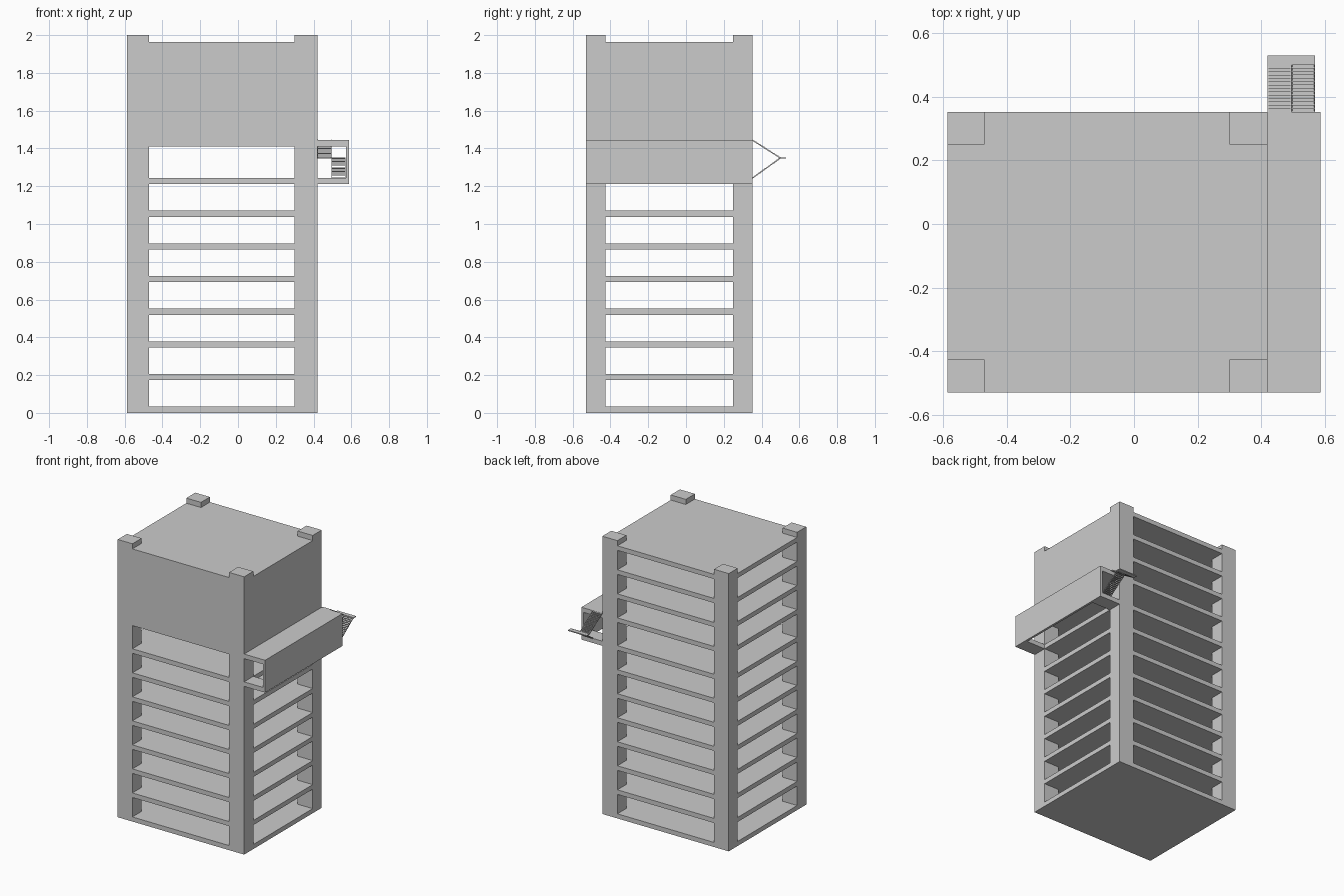
import bpy, bmesh, math

if "Cube" in bpy.data.objects:
    bpy.data.objects.remove(bpy.data.objects["Cube"])

# Grid lines shared by the columns, slabs, walls and side corridor
XS = [-0.587, -0.47, 0.30, 0.40, 0.42, 0.571, 0.587]
YS = [-0.53, -0.51, -0.426, 0.25, 0.352]
STEP, SLAB = 0.173, 0.033
SLABS = [i * STEP for i in range(8)] + [1.411 + i * STEP for i in range(4)]
ZS = sorted([z for b in SLABS for z in (b, b + SLAB)] + [2.0])


def solid_cells(name, test):
    """Outer skin of all grid cells whose centre passes the test."""
    bm = bmesh.new()
    dims = (len(XS) - 1, len(YS) - 1, len(ZS) - 1)
    axes = (XS, YS, ZS)

    def full(c):
        if any(not 0 <= c[a] < dims[a] for a in range(3)):
            return False
        return test(*[(axes[a][c[a]] + axes[a][c[a] + 1]) / 2 for a in range(3)])

    verts = {}

    def vert(k):
        if k not in verts:
            verts[k] = bm.verts.new([axes[a][k[a]] for a in range(3)])
        return verts[k]

    for i in range(dims[0]):
        for j in range(dims[1]):
            for k in range(dims[2]):
                c = (i, j, k)
                if not full(c):
                    continue
                for a in range(3):
                    for s in (0, 1):
                        n = list(c)
                        n[a] += 2 * s - 1
                        if full(n):
                            continue
                        u, v = (a + 1) % 3, (a + 2) % 3
                        loop = []
                        for du, dv in ((0, 0), (1, 0), (1, 1), (0, 1)):
                            p = list(c)
                            p[a] += s
                            p[u] += du
                            p[v] += dv
                            loop.append(vert(tuple(p)))
                        bm.faces.new(loop if s else loop[::-1])
    bmesh.ops.dissolve_limit(bm, angle_limit=math.radians(1),
                             verts=bm.verts[:], edges=bm.edges[:])
    return finish(name, bm)


def finish(name, bm):
    me = bpy.data.meshes.new(name)
    bm.to_mesh(me)
    bm.free()
    ob = bpy.data.objects.new(name, me)
    bpy.context.collection.objects.link(ob)
    return ob


def add_box(bm, lo, hi):
    vs = bmesh.ops.create_cube(bm, size=1)["verts"]
    for v in vs:
        v.co = [(lo[a] + hi[a]) / 2 + v.co[a] * (hi[a] - lo[a]) for a in range(3)]


def in_slab(z):
    return any(b < z < b + SLAB for b in SLABS)


def tower(x, y, z):
    if x < 0.42:
        if (x < -0.47 or x > 0.30) and (y < -0.426 or y > 0.25):
            return True                       # corner columns
        if in_slab(z):
            return True                       # floors and roof
        # closed upper storeys on the front and right
        return 1.411 < z < 1.963 and (y < -0.51 or x > 0.40)
    # side corridor: roof, outer wall, and floor open between the columns
    if not SLABS[7] < z < SLABS[8] + SLAB:
        return False
    if x > 0.571 or z > SLABS[8]:
        return True
    return z < SLABS[7] + SLAB and (y < -0.426 or y > 0.25)


solid_cells("tower_frame", tower)

# Switchback stair behind the corridor
N, Y0, Y1, ZMID = 14, 0.352, 0.50, 1.35
RUN = (Y1 - Y0) / N


def flight(name, x0, x1, z_start):
    bm = bmesh.new()
    for i in range(N):
        y = Y0 + i * RUN
        z = z_start + (ZMID - z_start) * (i + 0.5) / N
        add_box(bm, (x0, y, z - 0.002), (x1, y + RUN * 1.1, z + 0.002))
    # thin sloping side rails
    for x in (x0, x1 - 0.003):
        prof = [(Y0, z_start - 0.004), (Y1, ZMID - 0.004),
                (Y1, ZMID + 0.003), (Y0, z_start + 0.003)]
        a = [bm.verts.new((x, y, z)) for y, z in prof]
        b = [bm.verts.new((x + 0.003, y, z)) for y, z in prof]
        bm.faces.new(a[::-1])
        bm.faces.new(b)
        for i in range(4):
            j = (i + 1) % 4
            bm.faces.new((a[i], a[j], b[j], b[i]))
    bmesh.ops.recalc_face_normals(bm, faces=bm.faces[:])
    finish(name, bm)


flight("lower_stair_flight", 0.495, 0.569, SLABS[7] + SLAB)
flight("upper_stair_flight", 0.42, 0.495, SLABS[8] + SLAB)

# Stair landing
bm = bmesh.new()
add_box(bm, (0.42, Y1, ZMID - 0.004), (0.569, 0.53, ZMID + 0.003))
finish("stair_landing", bm)
